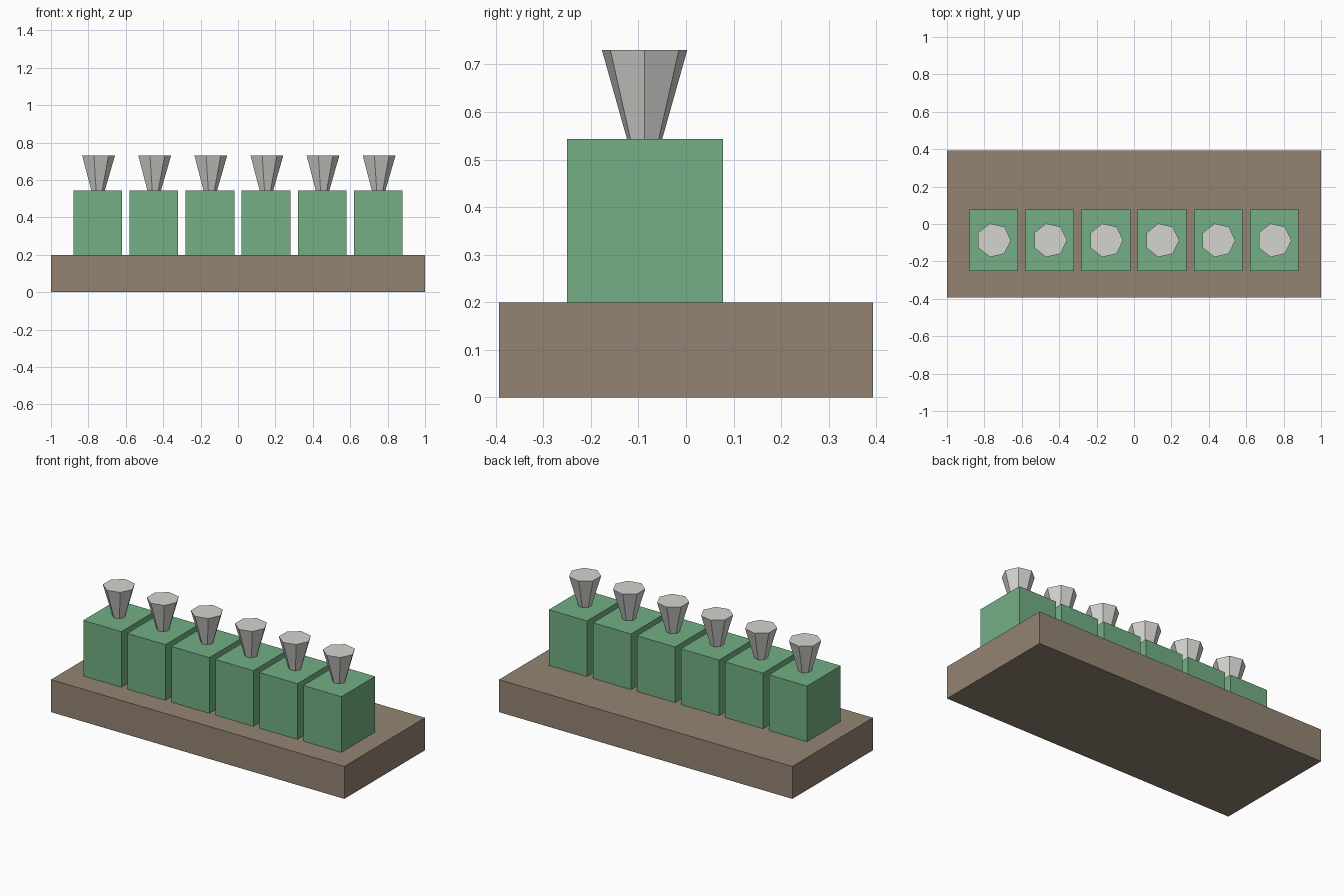
import bpy, bmesh, math

cube = bpy.data.objects.get("Cube")
if cube:
    bpy.data.objects.remove(cube, do_unlink=True)


def linear(c):
    c /= 255
    return c / 12.92 if c <= 0.04045 else ((c + 0.055) / 1.055) ** 2.4


def material(name, *rgb):
    mat = bpy.data.materials.new(name)
    colour = [linear(c) for c in rgb] + [1]
    mat.use_nodes = True
    mat.diffuse_color = colour
    mat.node_tree.nodes["Principled BSDF"].inputs["Base Color"].default_value = colour
    return mat


def add_object(name, bm, mat, location):
    mesh = bpy.data.meshes.new(name)
    bmesh.ops.recalc_face_normals(bm, faces=bm.faces)
    bm.to_mesh(mesh)
    bm.free()
    mesh.materials.append(mat)
    obj = bpy.data.objects.new(name, mesh)
    obj.location = location
    bpy.context.collection.objects.link(obj)


def box(name, mat, size, centre):
    bm = bmesh.new()
    bmesh.ops.create_cube(bm, size=1)
    bmesh.ops.scale(bm, vec=size, verts=bm.verts)
    add_object(name, bm, mat, centre)


def flared_prism(name, mat, sides, bottom_r, top_r, height, base):
    """Tapered prism with one corner pointing along +x."""
    bm = bmesh.new()
    rings = []
    for r, z in ((bottom_r, 0), (top_r, height)):
        angles = [math.tau * i / sides for i in range(sides)]
        rings.append([bm.verts.new((r * math.cos(a), r * math.sin(a), z)) for a in angles])
        bm.faces.new(rings[-1])
    low, high = rings
    for i in range(sides):
        j = (i + 1) % sides
        bm.faces.new((low[i], low[j], high[j], high[i]))
    add_object(name, bm, mat, base)


brown = material("brown base", 148, 132, 115)
green = material("green block", 115, 175, 131)
grey = material("light grey metal", 211, 211, 207)

BASE_TOP, BLOCK_TOP, TOP = 0.2, 0.543, 0.73

# Base slab
box("base_slab", brown, (2, 0.785, BASE_TOP), (0, 0, BASE_TOP / 2))

# Row of blocks, each with a flared knob
for i in range(6):
    x = (i - 2.5) * 0.3
    box(f"block_{i + 1}", green, (0.26, 0.328, BLOCK_TOP - BASE_TOP),
        (x, -0.086, (BASE_TOP + BLOCK_TOP) / 2))
    flared_prism(f"knob_{i + 1}", grey, 7, 0.038, 0.092, TOP - BLOCK_TOP,
                 (x, -0.087, BLOCK_TOP))
